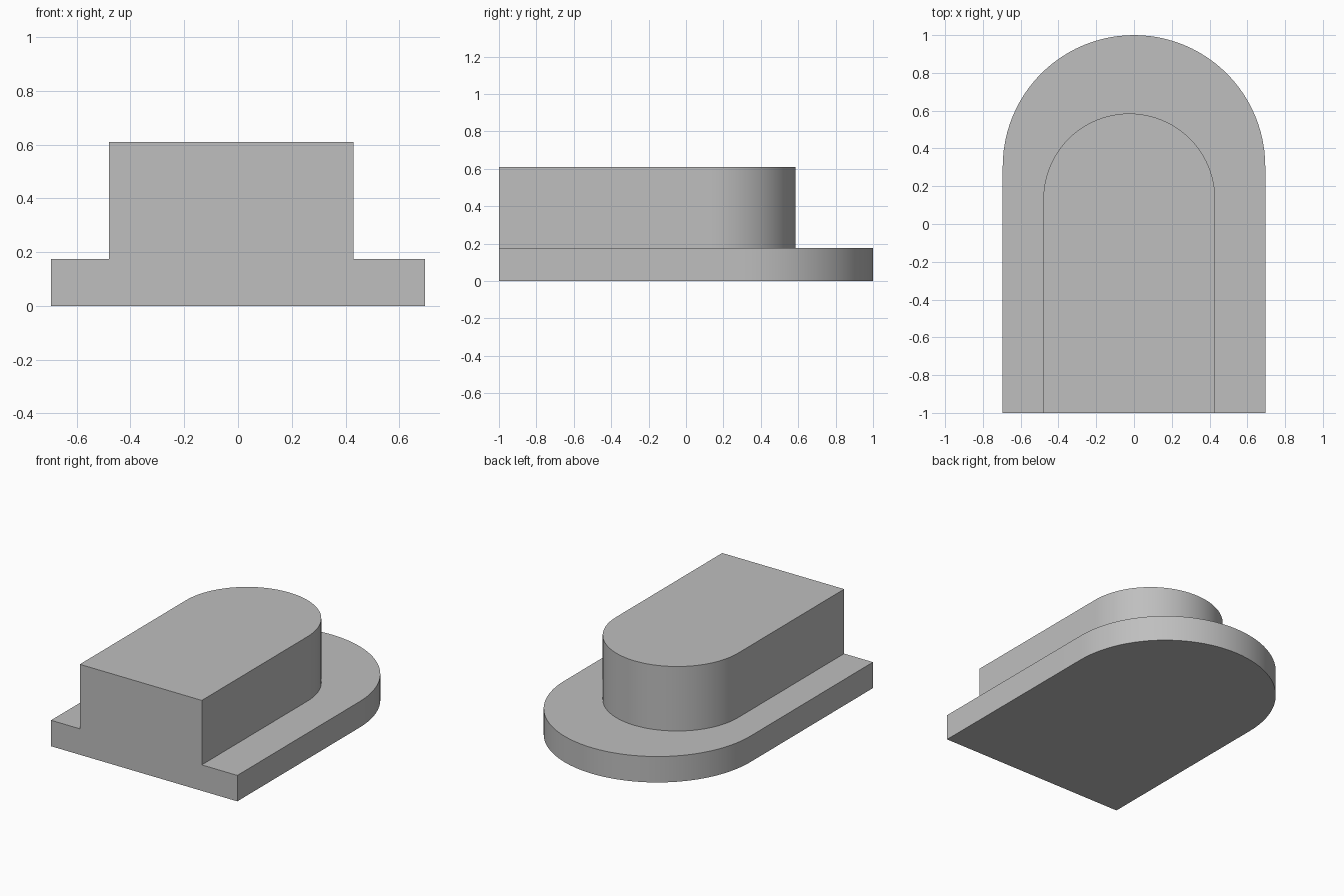
import bpy
import bmesh
from math import cos, sin, pi, radians

cube = bpy.data.objects.get("Cube")
if cube:
    bpy.data.objects.remove(cube, do_unlink=True)

FRONT = -1.0
SEGMENTS = 48


def arch_outline(centre_x, radius, back):
    """Straight-sided outline with a round back, from front left to front right."""
    cy = back - radius
    arc = [(centre_x + radius * cos(pi * i / SEGMENTS),
            cy + radius * sin(pi * i / SEGMENTS)) for i in range(SEGMENTS + 1)]
    return [(centre_x + radius, FRONT)] + arc + [(centre_x - radius, FRONT)]


def ring(bm, outline, z):
    return [bm.verts.new((x, y, z)) for x, y in outline]


def walls(bm, low, high):
    for i in range(len(low) - 1):
        bm.faces.new((low[i], low[i + 1], high[i + 1], high[i]))


# Outlines of the wide base and the slightly offset raised block
base = arch_outline(0.0, 0.695, 1.0)
block = arch_outline(-0.025, 0.455, 0.585)

bm = bmesh.new()
base_low = ring(bm, base, 0.0)
base_high = ring(bm, base, 0.175)
block_low = ring(bm, block, 0.175)
block_high = ring(bm, block, 0.61)

# Curved side walls
walls(bm, base_low, base_high)
walls(bm, block_low, block_high)

# Underside, ledge around the block, and top
bm.faces.new(base_low[::-1])
bm.faces.new(base_high + block_low[::-1])
bm.faces.new(block_high)

# Single flat stepped front
bm.faces.new((base_low[-1], base_low[0], base_high[0], block_low[0],
              block_high[0], block_high[-1], block_low[-1], base_high[-1]))
bmesh.ops.recalc_face_normals(bm, faces=bm.faces)

mesh = bpy.data.meshes.new("stepped_arch_block")
bm.to_mesh(mesh)
bm.free()
body = bpy.data.objects.new("stepped_arch_block", mesh)
bpy.context.collection.objects.link(body)

# Plain grey material
grey = bpy.data.materials.new("plain_grey")
grey.use_nodes = True
colour = (0.52, 0.52, 0.52, 1.0)
grey.diffuse_color = colour
grey.node_tree.nodes["Principled BSDF"].inputs["Base Color"].default_value = colour
mesh.materials.append(grey)

# Smooth round ends, crisp edges
bpy.ops.object.select_all(action="DESELECT")
body.select_set(True)
bpy.context.view_layer.objects.active = body
bpy.ops.object.shade_smooth_by_angle(angle=radians(30))
